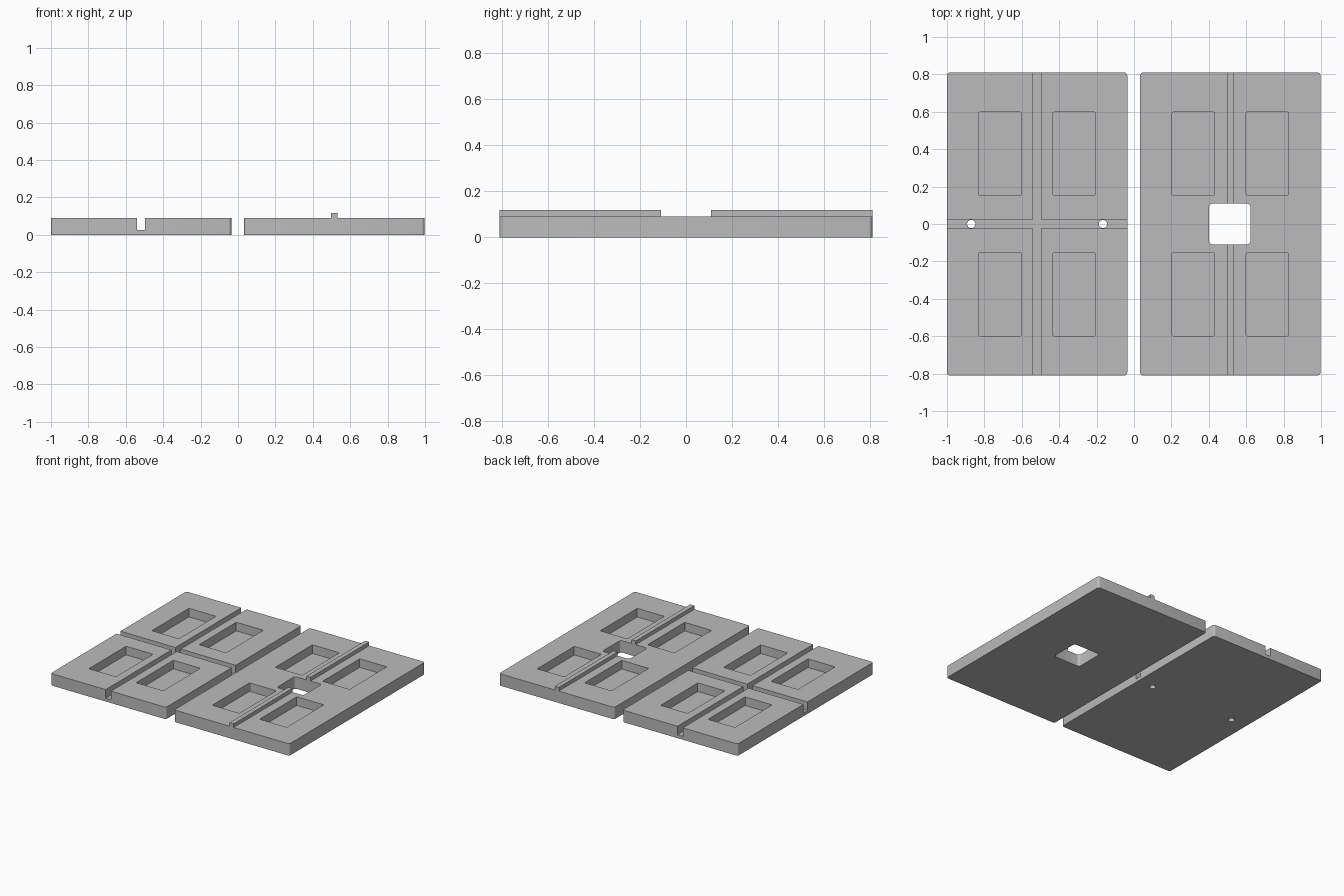
import bpy
import bmesh
from math import cos, sin, pi

cube = bpy.data.objects.get("Cube")
if cube:
    bpy.data.objects.remove(cube, do_unlink=True)

grey = bpy.data.materials.new("plain grey")
grey.use_nodes = True
grey.diffuse_color = (0.5, 0.5, 0.5, 1)
grey.node_tree.nodes["Principled BSDF"].inputs["Base Color"].default_value = (0.5, 0.5, 0.5, 1)

HALF_X, HALF_Y, TOP, FLOOR = 0.482, 0.81, 0.09, 0.025
CUT_TOP = TOP + 0.05


def prism(name, centre, half, z0, z1, radius=0.0, steps=5):
    """Upright block with rounded vertical edges."""
    outline = []
    for i, (sx, sy) in enumerate([(1, 1), (-1, 1), (-1, -1), (1, -1)]):
        px = centre[0] + sx * (half[0] - radius)
        py = centre[1] + sy * (half[1] - radius)
        count = steps if radius else 1
        for k in range(count):
            a = pi / 2 * (i + k / max(count - 1, 1))
            outline.append((px + radius * cos(a), py + radius * sin(a)))
    bm = bmesh.new()
    base = bm.faces.new([bm.verts.new((x, y, z0)) for x, y in outline])
    ext = bmesh.ops.extrude_face_region(bm, geom=[base])
    verts = [v for v in ext["geom"] if isinstance(v, bmesh.types.BMVert)]
    bmesh.ops.translate(bm, vec=(0, 0, z1 - z0), verts=verts)
    bmesh.ops.remove_doubles(bm, verts=bm.verts, dist=1e-5)
    bmesh.ops.recalc_face_normals(bm, faces=bm.faces)
    mesh = bpy.data.meshes.new(name)
    bm.to_mesh(mesh)
    bm.free()
    mesh.materials.append(grey)
    obj = bpy.data.objects.new(name, mesh)
    bpy.context.collection.objects.link(obj)
    return obj


def cut(target, cutter):
    """Subtract a cutter and discard it."""
    cutter.hide_render = True
    mod = target.modifiers.new("cut", "BOOLEAN")
    mod.operation = "DIFFERENCE"
    mod.solver = "EXACT"
    mod.object = cutter
    bpy.context.view_layer.objects.active = target
    bpy.ops.object.modifier_apply(modifier=mod.name)
    bpy.data.objects.remove(cutter, do_unlink=True)


def smooth(obj):
    bpy.ops.object.select_all(action="DESELECT")
    obj.select_set(True)
    bpy.context.view_layer.objects.active = obj
    bpy.ops.object.shade_smooth_by_angle(angle=pi / 6)


def plate(name, x):
    """Flat plate with four rectangular pockets."""
    obj = prism(name, (x, 0), (HALF_X, HALF_Y), 0, TOP, 0.016)
    for sx in (-1, 1):
        for sy in (-1, 1):
            cut(obj, prism("pocket_cutter", (x + sx * 0.198, sy * 0.376),
                           (0.113, 0.222), FLOOR, CUT_TOP, 0.006, 4))
    return obj


# Plate with crossed grooves and two pin holes
grooved = plate("grooved_plate", -0.518)
cut(grooved, prism("long_groove_cutter", (-0.518, 0), (0.022, 1), FLOOR, CUT_TOP))
cut(grooved, prism("cross_groove_cutter", (-0.518, 0), (0.6, 0.024), FLOOR, CUT_TOP))
for side in (-1, 1):
    cut(grooved, prism("pin_hole_cutter", (-0.518 + side * 0.352, 0),
                       (0.022, 0.022), -0.05, CUT_TOP, 0.022, 8))
smooth(grooved)

# Plate with a central window and a split ridge
ridged = plate("ridged_plate", 0.515)
cut(ridged, prism("window_cutter", (0.512, 0), (0.112, 0.109), -0.05, CUT_TOP, 0.02))
smooth(ridged)
for label, side in (("front", -1), ("back", 1)):
    prism(label + "_ridge", (0.514, side * (HALF_Y + 0.109) / 2),
          (0.017, (HALF_Y - 0.109) / 2), TOP, 0.118)
